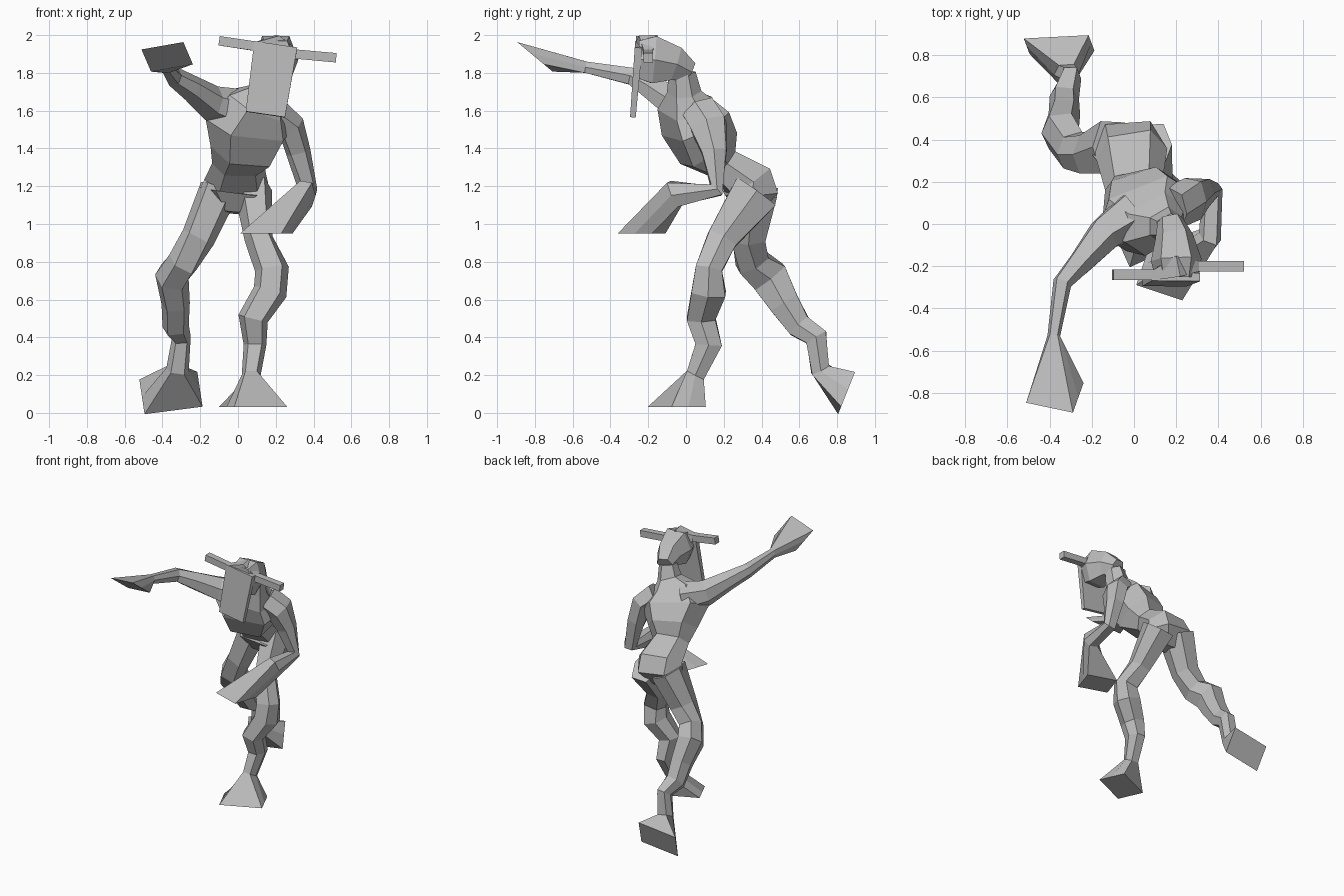
import bpy
import bmesh
from mathutils import Vector

default_cube = bpy.data.objects.get("Cube")
if default_cube:
    bpy.data.objects.remove(default_cube, do_unlink=True)

grey = bpy.data.materials.new("plain_grey")
grey.use_nodes = True
grey.diffuse_color = (0.5, 0.5, 0.5, 1)
grey.node_tree.nodes["Principled BSDF"].inputs["Base Color"].default_value = grey.diffuse_color

RIGHTWARD = Vector((1, 0, 0))
BACKWARD = Vector((0, 1, 0))
UP = Vector((0, 0, 1))


def section(centre, facing, side, width, depth, corner=0.6):
    """Six-sided cross-section facing along a direction; corner=1 makes it a rectangle."""
    facing = facing.normalized()
    across = (side - facing * side.dot(facing)).normalized()
    along = across.cross(facing)
    outline = [(1, 0), (corner, 1), (-corner, 1), (-1, 0), (-corner, -1), (corner, -1)]
    return [Vector(centre) + across * u * width / 2 + along * v * depth / 2 for u, v in outline]


def directions(path):
    """Direction of travel at each point, halving the angle at every bend."""
    steps = [(b - a).normalized() for a, b in zip(path, path[1:])]
    return [a + b for a, b in zip(steps[:1] + steps, steps + steps[-1:])]


def skin(name, rings):
    """Join a row of cross-sections into one closed, flat-shaded part."""
    bm = bmesh.new()
    loops = [[bm.verts.new(point) for point in ring] for ring in rings]
    for near, far in zip(loops, loops[1:]):
        for i in range(len(near)):
            bm.faces.new((near[i - 1], near[i], far[i], far[i - 1]))
    bm.faces.new(loops[0])
    bm.faces.new(loops[-1])
    bmesh.ops.recalc_face_normals(bm, faces=bm.faces)
    mesh = bpy.data.meshes.new(name)
    bm.to_mesh(mesh)
    bm.free()
    mesh.materials.append(grey)
    bpy.context.collection.objects.link(bpy.data.objects.new(name, mesh))


def body(name, path, widths, depths, side=RIGHTWARD, twist=0, corner=0.6):
    """Part with its own width and depth at each point, turning sideways along its length."""
    path = [Vector(point) for point in path]
    rings = []
    for i, (point, facing) in enumerate(zip(path, directions(path))):
        turned = side + BACKWARD * twist * i / len(path)
        rings.append(section(point, facing, turned, widths[i], depths[i], corner))
    skin(name, rings)


def limb(name, path, widths, depths, tip):
    """Limb following its joints, then flaring to a flat rectangular tip."""
    path = [Vector(point) for point in path]
    tip_centre = sum(tip, Vector()) / len(tip)
    facings = directions(path + [tip_centre])
    rings = [section(point, facing, RIGHTWARD, width, depth)
             for point, facing, width, depth in zip(path, facings, widths, depths)]
    skin(name, rings + [tip])


def sole(centre, facing, side):
    return section(centre, facing, side, width=.31, depth=.2, corner=1)


def palm(centre, facing, side):
    return section(centre, facing, side, width=.23, depth=.19, corner=1)


# Trunk leaning forward from the hips, with the shoulders twisted
body(
    "torso",
    path=[(-.03, .33, 1.06), (-.02, .34, 1.17), (-.01, .33, 1.23), (0, .19, 1.32), (.03, .12, 1.4),
          (.06, .05, 1.53), (.1, 0, 1.63), (.15, -.01, 1.7), (.17, -.02, 1.8)],
    widths=[.12, .36, .34, .28, .37, .5, .35, .18, .13],
    depths=[.12, .28, .24, .17, .3, .3, .24, .15, .12],
    twist=.6,
)

# Head widening towards the face
body(
    "head",
    path=[(.17, .02, 1.81), (.19, -.06, 1.85), (.2, -.17, 1.87), (.2, -.25, 1.87)],
    widths=[.12, .18, .24, .2],
    depths=[.1, .18, .25, .2],
)

# Flat plate hanging in front of the face
body(
    "face_plate",
    path=[(.145, -.28, 1.58), (.2, -.25, 1.95)],
    widths=[.21, .23],
    depths=[.03, .04],
    corner=1,
)

# Crossbar of horns
body(
    "horns",
    path=[(-.1, -.24, 1.97), (.1, -.24, 1.94), (.2, -.2, 1.95), (.3, -.2, 1.9), (.52, -.2, 1.88)],
    widths=[.05, .05, .1, .05, .05],
    depths=[.05, .05, .1, .05, .05],
    side=BACKWARD, corner=1,
)

# Standing leg with its sole on the floor
limb(
    "left_leg",
    path=[(.08, .37, 1.17), (.11, .19, .92), (.18, .12, .76), (.17, .12, .64),
          (.08, .08, .5), (.09, .12, .36), (.07, .05, .2)],
    widths=[.2, .15, .18, .18, .16, .12, .1],
    depths=[.25, .16, .14, .18, .15, .14, .1],
    tip=sole((.08, -.05, .03), facing=-UP, side=RIGHTWARD + BACKWARD * .45),
)

# Trailing leg with its sole turned backward
limb(
    "right_leg",
    path=[(-.1, .36, 1.18), (-.21, .33, .93), (-.29, .35, .8), (-.35, .44, .72),
          (-.33, .52, .58), (-.33, .6, .46), (-.3, .69, .4), (-.32, .71, .23)],
    widths=[.21, .18, .17, .18, .15, .14, .1, .12],
    depths=[.25, .18, .17, .2, .16, .13, .12, .1],
    tip=sole((-.355, .85, .105), facing=BACKWARD * 5 - UP * 2, side=RIGHTWARD + UP * .15),
)

# Arm bent at the elbow, its hand flaring downward
limb(
    "left_arm",
    path=[(.19, .08, 1.59), (.28, .12, 1.52), (.32, .15, 1.38), (.37, .16, 1.18), (.36, -.06, 1.16)],
    widths=[.18, .15, .13, .1, .11],
    depths=[.18, .19, .13, .08, .14],
    tip=palm((.15, -.235, .95), facing=-UP, side=RIGHTWARD * 3 - BACKWARD + UP * .5),
)

# Arm reaching forward, its palm turned down
limb(
    "right_arm",
    path=[(0, .05, 1.6), (-.14, -.05, 1.64), (-.25, -.18, 1.72), (-.34, -.28, 1.78), (-.38, -.53, 1.83)],
    widths=[.22, .17, .12, .09, .06],
    depths=[.2, .16, .12, .09, .06],
    tip=palm((-.375, -.8, 1.885), facing=-BACKWARD * 5 - UP * 6,
             side=RIGHTWARD - BACKWARD * .15 + UP * .25),
)
